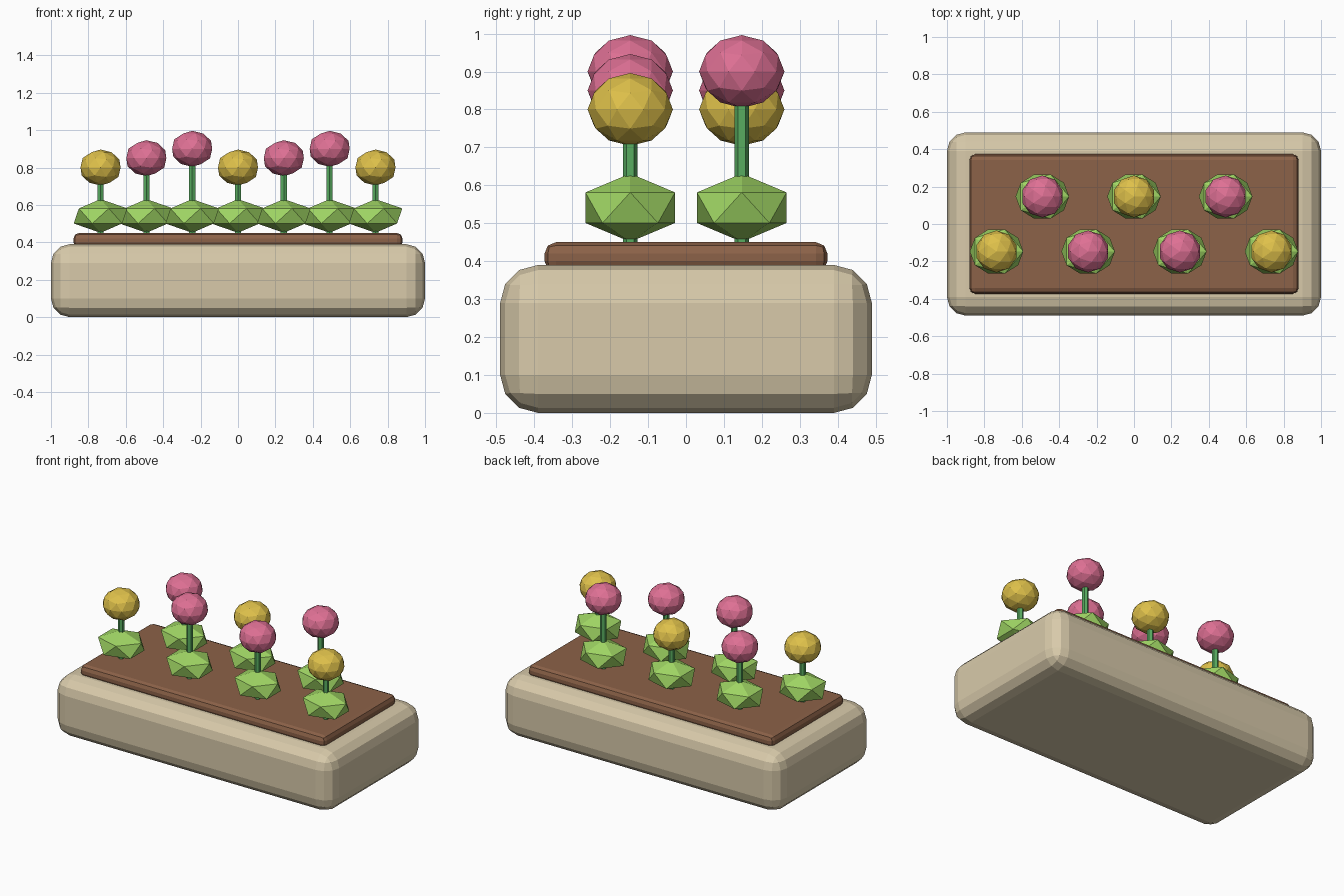
import bpy

if "Cube" in bpy.data.objects:
    bpy.data.objects.remove(bpy.data.objects["Cube"])


def make_mat(name, rgb):
    """Flat material from 0-255 sRGB values."""
    m = bpy.data.materials.new(name)
    lin = [((c / 255 + 0.055) / 1.055) ** 2.4 for c in rgb]
    m.diffuse_color = (*lin, 1)
    m.use_nodes = True
    m.node_tree.nodes["Principled BSDF"].inputs["Base Color"].default_value = m.diffuse_color
    return m


STONE = make_mat("pale stone", (216, 202, 170))
SOIL = make_mat("brown soil", (140, 98, 72))
LEAF = make_mat("light leaf green", (160, 214, 100))
STEM = make_mat("stem green", (88, 172, 96))
PINK = make_mat("pink petals", (222, 112, 148))
YELLOW = make_mat("yellow petals", (222, 192, 74))


def finish(name, mat, scale=None):
    ob = bpy.context.object
    ob.name = name
    ob.data.materials.append(mat)
    if scale:
        ob.scale = scale
    return ob


def rounded_box(name, mat, size, z_mid, bevel, segments):
    bpy.ops.mesh.primitive_cube_add(size=1, location=(0, 0, z_mid))
    ob = finish(name, mat, size)
    bpy.ops.object.transform_apply(location=False, rotation=False, scale=True)
    mod = ob.modifiers.new("rounded edges", 'BEVEL')
    mod.width = bevel
    mod.segments = segments


def blob(name, mat, loc, scale, subdivisions):
    bpy.ops.mesh.primitive_ico_sphere_add(subdivisions=subdivisions, radius=1, location=loc)
    finish(name, mat, scale)


# Planter trough and soil bed
rounded_box("planter", STONE, (2.0, 0.98, 0.39), 0.195, 0.1, 3)
rounded_box("soil", SOIL, (1.76, 0.746, 0.08), 0.41, 0.03, 2)

# Seven flowers in two staggered rows
for i in range(7):
    x = (i - 3) * 0.245
    y = 0.147 if i % 2 else -0.147
    head_z = 0.80 + 0.05 * (i % 3)
    # Leafy base
    blob(f"leaves_{i + 1}", LEAF, (x, y, 0.541), (0.16, 0.139, 0.09), 1)
    # Stem
    bottom = 0.45
    bpy.ops.mesh.primitive_cylinder_add(vertices=6, radius=0.019, depth=head_z - bottom,
                                        location=(x, y, (head_z + bottom) / 2))
    finish(f"stem_{i + 1}", STEM)
    # Bloom
    blob(f"bloom_{i + 1}", PINK if i % 3 else YELLOW, (x, y, head_z),
         (0.1125, 0.1125, 0.096), 2)
